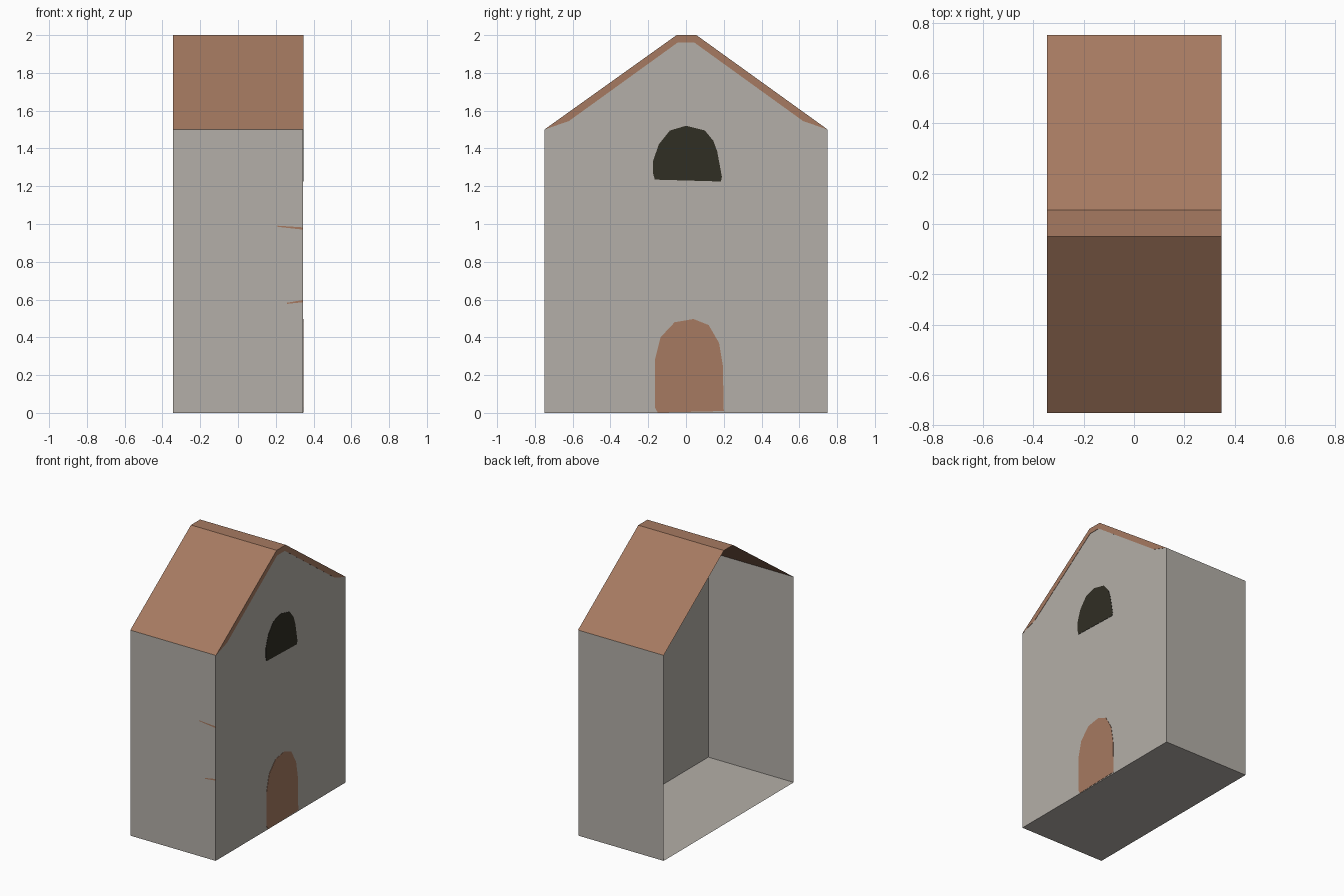
import bpy, bmesh

if "Cube" in bpy.data.objects:
    bpy.data.objects.remove(bpy.data.objects["Cube"])

W, D, EAVE, TOP = 0.345, 0.75, 1.5, 2.0   # half width, half depth, heights
R0, R1 = -0.05, 0.055                     # flat ridge strip in y


def material(name, rgb):
    def lin(c):
        c /= 255
        return c / 12.92 if c <= 0.04045 else ((c + 0.055) / 1.055) ** 2.4
    m = bpy.data.materials.new(name)
    m.diffuse_color = (*[lin(c) for c in rgb], 1)
    m.use_nodes = True
    m.node_tree.nodes["Principled BSDF"].inputs["Base Color"].default_value = m.diffuse_color
    return m


STONE = material("warm grey stone", (180, 175, 168))
BROWN = material("terracotta brown", (166, 122, 97))
DARK = material("dark window", (48, 46, 36))


def add_object(name, bm, mat):
    me = bpy.data.meshes.new(name)
    bm.to_mesh(me)
    bm.free()
    me.materials.append(mat)
    ob = bpy.data.objects.new(name, me)
    bpy.context.collection.objects.link(ob)
    return ob


def sheet(name, faces, mat):
    """Single-sided sheet from a few polygons."""
    bm = bmesh.new()
    for f in faces:
        bm.faces.new([bm.verts.new(p) for p in f])
    bmesh.ops.remove_doubles(bm, verts=bm.verts, dist=1e-5)
    return add_object(name, bm, mat)


def plate(name, outline, mat, thick=0.004):
    """Thin plate set through the gable wall; outline is (y, z)."""
    bm = bmesh.new()
    f = bm.faces.new([bm.verts.new((W - thick / 2, y, z)) for y, z in outline])
    new = bmesh.ops.extrude_face_region(bm, geom=[f])["geom"]
    bmesh.ops.translate(bm, vec=(thick, 0, 0),
                        verts=[v for v in new if isinstance(v, bmesh.types.BMVert)])
    bmesh.ops.recalc_face_normals(bm, faces=bm.faces)
    return add_object(name, bm, mat)


# Gable profile, counter-clockwise seen from +x
gable = [(-D, 0), (D, 0), (D, EAVE), (R1, TOP), (R0, TOP), (-D, EAVE)]


def strip(i):
    """Outward-facing quad along gable edge i, spanning the width."""
    (y0, z0), (y1, z1) = gable[i], gable[(i + 1) % 6]
    return [(W, y0, z0), (-W, y0, z0), (-W, y1, z1), (W, y1, z1)]


# Walls and floor; the -x side stays open
sheet("walls_and_floor", [strip(0), strip(1), strip(5),
                          [(W, y, z) for y, z in gable]], STONE)
# Two roof slopes and flat ridge
sheet("roof", [strip(2), strip(3), strip(4)], BROWN)

# Trim under the roof edge
plate("gable_trim", [(D, EAVE), (R1, TOP), (R0, TOP), (-D, EAVE), (-0.62, 1.545),
                     (-0.045, 1.96), (0.045, 1.96), (0.62, 1.545)], BROWN)

# Hand-painted arched window and door
plate("window", [(-0.165, 1.235), (0.185, 1.225), (0.19, 1.25), (0.165, 1.385),
                 (0.145, 1.44), (0.1, 1.495), (0.0, 1.52), (-0.085, 1.495),
                 (-0.145, 1.42), (-0.175, 1.33), (-0.175, 1.27)], DARK)
plate("door", [(-0.15, 0.002), (0.2, 0.01), (0.195, 0.25), (0.175, 0.37),
               (0.12, 0.465), (0.04, 0.497), (-0.06, 0.48), (-0.135, 0.4),
               (-0.165, 0.28), (-0.165, 0.03)], BROWN)

# Small brown streaks on the front wall
y = -D - 0.001
sheet("wall_streaks", [
    [(x0, y, z0), (W, y, z1 - 0.006), (W, y, z1 + 0.006), (x0, y, z0 + 0.006)]
    for x0, z0, z1 in ((0.21, 0.985, 0.976), (0.26, 0.577, 0.592))], BROWN)
